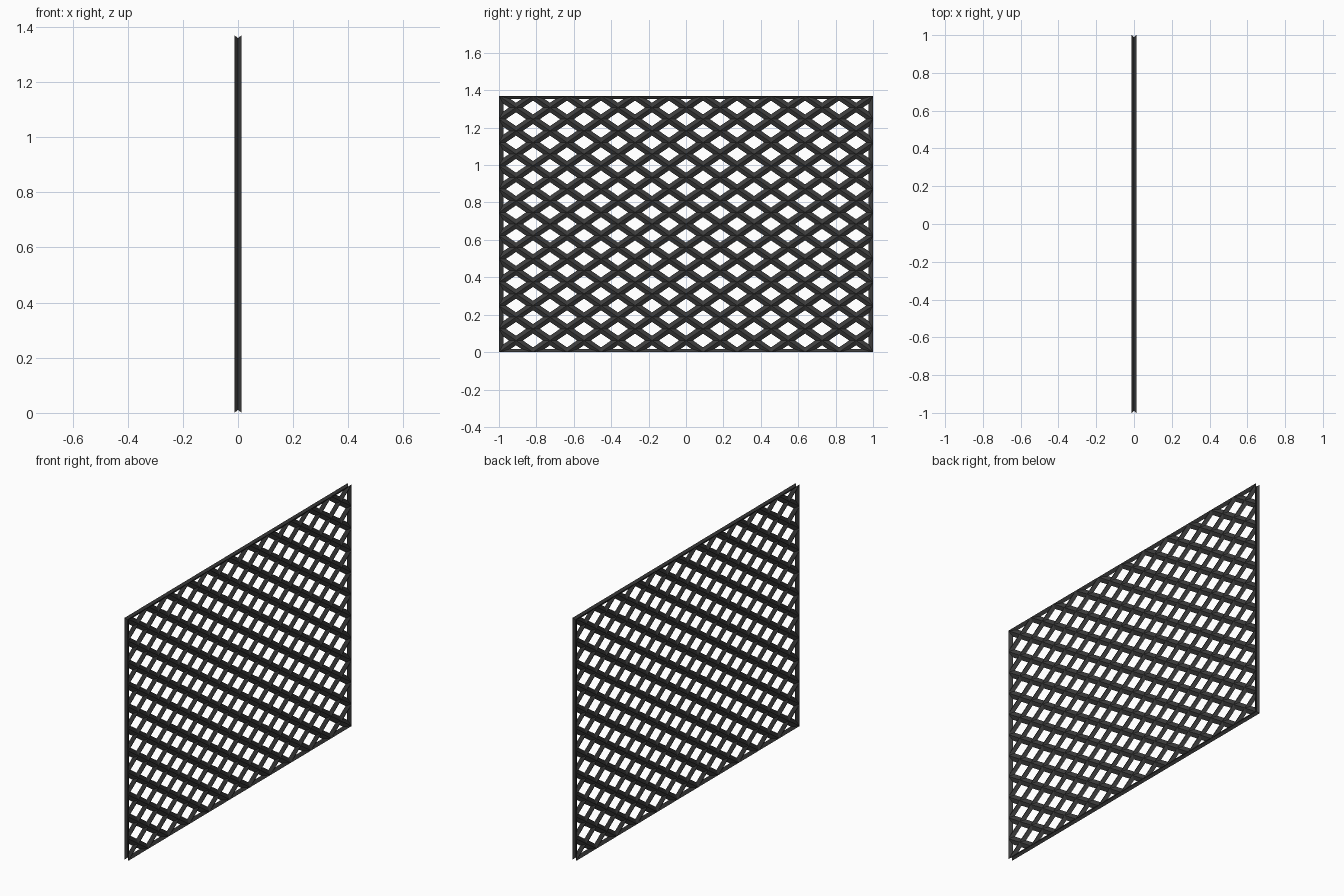
import bpy, bmesh
from mathutils import Vector

if "Cube" in bpy.data.objects:
    bpy.data.objects.remove(bpy.data.objects["Cube"])

HALF_Y, HEIGHT = 1.0, 1.37
N = 11                          # lattice cells in each direction
CY, CZ = 2 * HALF_Y / N, HEIGHT / N
DEPTH = 0.0125                  # ridge height each side of the mid plane
BAR = 0.021                     # half width of a lattice bar
NOTCH = 0.012                   # depth of the groove round the outer rim

mat = bpy.data.materials.new("dark_metal")
mat.diffuse_color = (0.045, 0.045, 0.045, 1)
mat.use_nodes = True
mat.node_tree.nodes["Principled BSDF"].inputs["Base Color"].default_value = mat.diffuse_color


def finish(bm, name):
    me = bpy.data.meshes.new(name)
    bm.to_mesh(me)
    bm.free()
    ob = bpy.data.objects.new(name, me)
    bpy.context.collection.objects.link(ob)
    me.materials.append(mat)
    return ob


# Rim: mitred frame with a ridge on each side and a V groove outside
def rim():
    bm = bmesh.new()
    loops = []
    for x, iy, iz in ((0, NOTCH, NOTCH), (DEPTH, 0, 0), (0, 0.023, 0.018), (-DEPTH, 0, 0)):
        y = HALF_Y - iy
        loops.append([bm.verts.new((x, a, b)) for a, b in
                      ((-y, iz), (y, iz), (y, HEIGHT - iz), (-y, HEIGHT - iz))])
    for i in range(4):
        a, b = loops[i], loops[(i + 1) % 4]
        for j in range(4):
            k = (j + 1) % 4
            bm.faces.new((a[j], a[k], b[k], b[j]))
    bmesh.ops.recalc_face_normals(bm, faces=bm.faces)
    return finish(bm, "rim")


# Lattice: ridged half bars, trimmed to the rim groove, mirrored front to back
def lattice(sign, name):
    bm = bmesh.new()
    d = Vector((0, CY * sign, CZ)).normalized()
    side = Vector((0, -d.z, d.y)) * BAR
    up = Vector((DEPTH, 0, 0))
    for k in range(-N + 1, N):
        start = Vector((0, (-HALF_Y + max(k, 0) * CY) * sign, max(-k, 0) * CZ))
        end = start + Vector((0, CY * sign, CZ)) * (N - abs(k))
        start, end = start - d * 0.06, end + d * 0.06
        ridge = [bm.verts.new(p + up) for p in (start, end)]
        for s in (side, -side):
            a, b = bm.verts.new(start + s), bm.verts.new(end + s)
            f = bm.faces.new((ridge[0], ridge[1], b, a))
            f.normal_update()
            if f.normal.x < 0:
                f.normal_flip()
    mid = HEIGHT / 2
    for y, z, reach in ((1, 0, HALF_Y), (-1, 0, HALF_Y), (0, 1, mid), (0, -1, mid)):
        out = Vector((0, y, z))
        bmesh.ops.bisect_plane(
            bm, geom=bm.verts[:] + bm.edges[:] + bm.faces[:],
            plane_co=Vector((0, 0, mid)) + out * (reach - NOTCH),
            plane_no=out * DEPTH - Vector((NOTCH, 0, 0)), clear_outer=True)
    ob = finish(bm, name)
    m = ob.modifiers.new("mirror", 'MIRROR')
    m.use_axis = (True, False, False)
    return ob


rim()
lattice(1, "rising_bars")
lattice(-1, "falling_bars")
